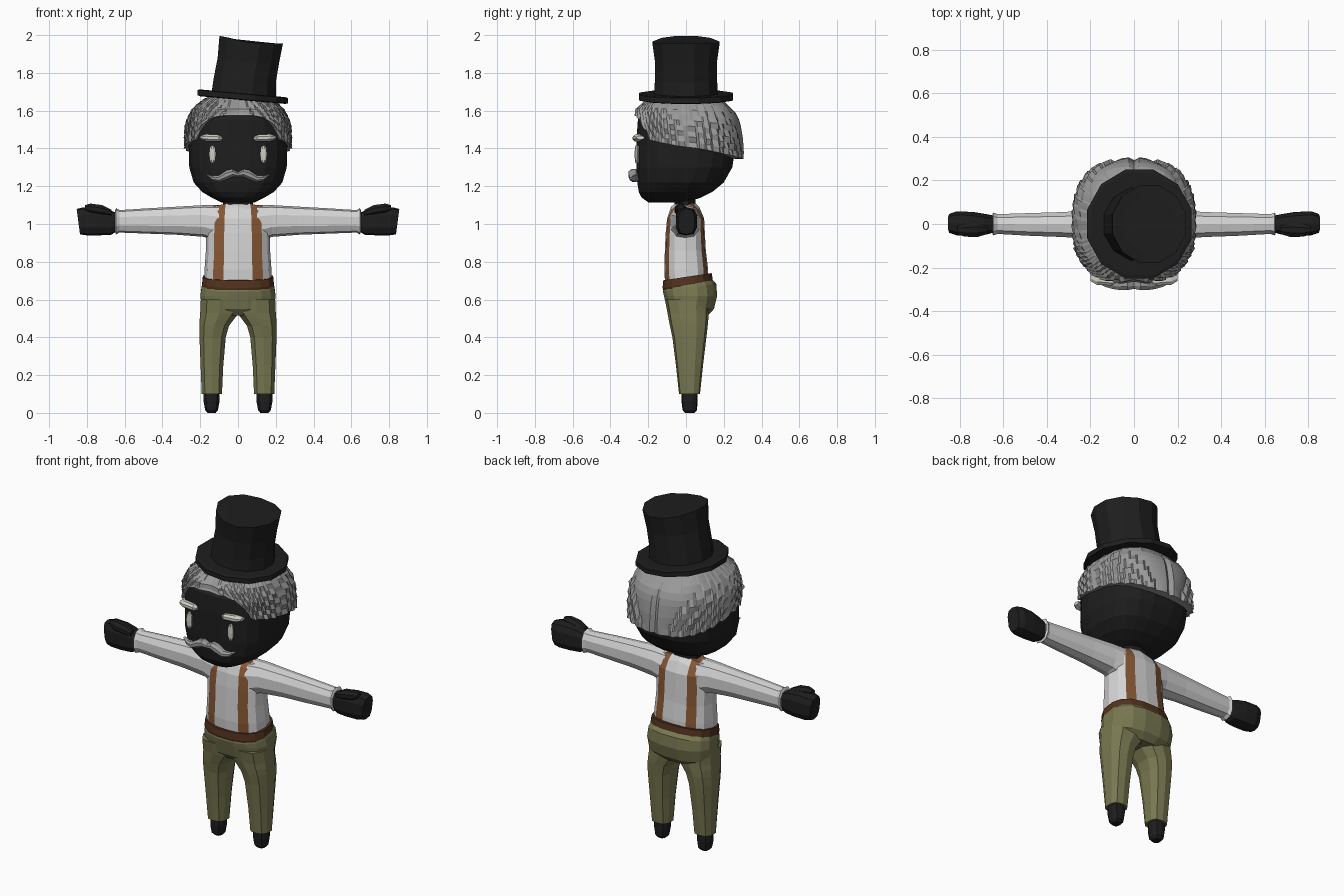
import bpy, bmesh, math


def material(name, rgb):
    m = bpy.data.materials.new(name)
    m.diffuse_color = (*rgb, 1)
    return m


BLACK = material("black", (0.013, 0.013, 0.013))
WHITE = material("shirt_white", (0.66, 0.66, 0.66))
GREY = material("hair_grey", (0.32, 0.32, 0.32))
PALE = material("pale_grey", (0.62, 0.62, 0.56))
OLIVE = material("olive", (0.19, 0.19, 0.085))
TAN = material("strap_brown", (0.24, 0.095, 0.035))
BELT = material("belt_brown", (0.085, 0.032, 0.013))


def finish(name, bm, mats):
    bmesh.ops.recalc_face_normals(bm, faces=bm.faces)
    me = bpy.data.meshes.new(name)
    bm.to_mesh(me)
    bm.free()
    for m in mats:
        me.materials.append(m)
    ob = bpy.data.objects.new(name, me)
    bpy.context.collection.objects.link(ob)
    return ob


def skin(bm, rows):
    """Join closed rows of vertices with quads."""
    n = len(rows[0])
    for a, b in zip(rows, rows[1:]):
        for i in range(n):
            j = (i + 1) % n
            bm.faces.new((a[i], a[j], b[j], b[i]))


def loft(name, mat, rings, n=12, p=2.0, axis="z", side=1, warp=None):
    """Rings: (position, low1, high1, low2, high2) across the axis."""
    bm = bmesh.new()
    rows = []
    for pos, a0, a1, b0, b1 in rings:
        row = []
        for i in range(n):
            t = 2 * math.pi * (i + 0.5) / n
            c, s = math.cos(t), math.sin(t)
            k = math.cos(math.pi / n)
            u = math.copysign(min(1, abs(c) / k) ** (2 / p), c)
            v = math.copysign(min(1, abs(s) / k) ** (2 / p), s)
            a = (a0 + a1) / 2 + u * (a1 - a0) / 2
            b = (b0 + b1) / 2 + v * (b1 - b0) / 2
            co = (a, b, pos) if axis == "z" else (pos, a, b)
            if warp:
                co = warp(*co)
            row.append(bm.verts.new((co[0] * side, co[1], co[2])))
        rows.append(row)
    skin(bm, rows)
    bm.faces.new(rows[0])
    bm.faces.new(rows[-1])
    return finish(name, bm, [mat])


# Head with a flattened face
loft("head", BLACK, [
    (1.115, -.09, .09, -.20, .0), (1.14, -.14, .14, -.235, .08),
    (1.17, -.19, .19, -.25, .14), (1.22, -.235, .235, -.258, .20),
    (1.30, -.258, .258, -.262, .245), (1.45, -.262, .262, -.262, .268),
    (1.55, -.25, .25, -.255, .25), (1.62, -.20, .20, -.20, .19),
    (1.66, -.12, .12, -.10, .10)], n=20, p=2.7)
loft("neck", BLACK, [(1.08, -.08, .08, -.06, .05), (1.16, -.08, .08, -.06, .05)], n=10)

# Swept-back hair: a shell with saw-tooth strands
PROFILE = [(1.30, .255, -.25, .28), (1.36, .262, -.25, .29), (1.45, .272, -.255, .285),
           (1.54, .268, -.265, .272), (1.61, .235, -.255, .24),
           (1.66, .18, -.20, .19), (1.70, .09, -.09, .09)]


def profile_at(z):
    z = max(PROFILE[0][0], min(PROFILE[-1][0], z))
    for a, b in zip(PROFILE, PROFILE[1:]):
        if z <= b[0]:
            f = (z - a[0]) / (b[0] - a[0])
            return [u + (v - u) * f for u, v in zip(a[1:], b[1:])]


def hair_shell(strands=26, n=156, steps=10):
    bm = bmesh.new()
    rows = []
    for r in range(-1, steps + 1):
        s = max(r, 0) / steps
        row = []
        for i in range(n):
            phi = 2 * math.pi * i / n
            d = min(phi, 2 * math.pi - phi)
            low = 1.405 + 0.06 * math.cos(d) + 0.11 * max(0, 1 - (d / 0.82) ** 4)
            z = low + (1.69 - low) * s
            rx, y0, y1 = profile_at(z)
            sx, cy = math.sin(phi), -math.cos(phi)
            e = 2 / 2.6
            x = math.copysign(abs(sx) ** e, sx) * rx
            y = (y0 + y1) / 2 + math.copysign(abs(cy) ** e, cy) * (y1 - y0) / 2
            saw = ((d + 1.3 * s * math.sin(d)) * strands / (2 * math.pi)) % 1
            g = 1 + 0.075 * saw * (1 - 0.4 * s) + (0.02 if r == 0 else 0)
            if r < 0:
                g = 0.9
            row.append(bm.verts.new((x * g, y * min(g, 1.06), z)))
        rows.append(row)
    skin(bm, rows)
    bm.faces.new(rows[-1])
    finish("hair", bm, [GREY])


hair_shell()


# Tilted top hat
def brim_tilt(x, y, z):
    return x, y, z - 0.09 * (x - 0.025)


def crown_bend(x, y, z):
    f = (z - 1.66) / 0.3
    return x, y, z + f * max(0, 0.07 - x) * 0.25


loft("hat_brim", BLACK, [(1.656, -.20, .25, -.235, .235), (1.66, -.215, .265, -.25, .25),
                         (1.688, -.215, .265, -.25, .25), (1.692, -.20, .25, -.235, .235)],
     n=12, warp=brim_tilt)
loft("hat_crown", BLACK, [(1.66, -.145, .20, -.17, .17), (1.75, -.13, .20, -.165, .165),
                          (1.85, -.108, .217, -.163, .163), (1.955, -.098, .238, -.178, .178),
                          (1.957, -.05, .19, -.13, .13)], n=12, warp=crown_bend)


# Torso with suspender bands running over the shoulders
def torso():
    bm = bmesh.new()
    fr = [-1, -.92, -.74, -.43, 0, .43, .74, .92, 1]
    rows = []
    for z, rx, y0, y1 in [(.67, .18, -.11, .12), (.76, .177, -.115, .117),
                          (.86, .17, -.112, .105), (.95, .17, -.108, .10),
                          (1.03, .165, -.10, .096), (1.09, .16, -.08, .07),
                          (1.12, .15, -.045, .04)]:
        pts = [(f, y0) for f in fr] + [(f, y1) for f in fr[-2:0:-1]]
        mid = (y0 + y1) / 2
        rows.append([bm.verts.new((f * rx, mid + (y - mid) * (1 - abs(f) ** 2.6) ** (1 / 2.6),
                                   z - (.03 * abs(f) if z > 1.08 else 0))) for f, y in pts])
    skin(bm, rows)
    top = rows[-1]
    back = [top[0]] + top[:8:-1] + [top[8]]
    for i in range(8):
        vs = list(dict.fromkeys((top[i], top[i + 1], back[i + 1], back[i])))
        bm.faces.new(vs)
    for f in bm.faces:
        x = abs(f.calc_center_median().x)
        f.material_index = 1 if 0.085 < x < 0.112 else 0
    finish("shirt_and_straps", bm, [WHITE, TAN])


torso()


def belt_slope(x, y, z):
    return x, y, z + 0.15 * y


loft("belt", BELT, [(.665, -.185, .185, -.12, .135), (.68, -.19, .19, -.124, .142),
                    (.72, -.186, .186, -.12, .136)], n=16, p=2.5, warp=belt_slope)

# Trousers: hips and two legs
loft("hips", OLIVE, [(.515, -.13, .13, -.07, .115), (.55, -.192, .192, -.10, .148),
                     (.62, -.199, .199, -.117, .165), (.66, -.193, .193, -.122, .16),
                     (.69, -.186, .186, -.117, .135)], n=16, p=2.5,
     warp=lambda x, y, z: (x, y, z + (0.15 * y if z > .64 else 0)))

for side, label in ((1, "right"), (-1, "left")):
    loft(label + "_leg", OLIVE, [
        (.10, .085, .192, -.037, .074), (.25, .078, .198, -.053, .09),
        (.40, .065, .204, -.072, .108), (.46, .048, .204, -.085, .115),
        (.495, .022, .203, -.092, .118), (.53, -.005, .20, -.098, .12),
        (.60, -.005, .197, -.112, .12)], n=10, p=2.5, side=side)
    loft(label + "_foot", BLACK, [
        (0, .118, .162, -.005, .045), (.015, .106, .174, -.018, .058),
        (.06, .098, .182, -.024, .062), (.12, .098, .182, -.024, .062)],
        n=10, p=2.4, side=side)
    # Sleeve, cuff, hand and thumb
    loft(label + "_sleeve", WHITE, [
        (.10, -.085, .075, .90, 1.10), (.18, -.072, .065, .932, 1.10),
        (.32, -.06, .055, .943, 1.092), (.48, -.054, .05, .949, 1.083),
        (.635, -.045, .045, .955, 1.073)], n=10, p=2.3, axis="x", side=side)
    loft(label + "_cuff", WHITE, [
        (.625, -.044, .044, .957, 1.072), (.645, -.053, .053, .944, 1.084),
        (.65, -.046, .046, .955, 1.073)], n=10, p=2.3, axis="x", side=side)
    loft(label + "_hand", BLACK, [
        (.635, -.036, .036, .968, 1.058), (.68, -.048, .045, .943, 1.077),
        (.74, -.054, .055, .94, 1.088), (.81, -.052, .058, .94, 1.088),
        (.845, -.04, .046, .945, 1.08)], n=10, p=2.8, axis="x", side=side,
        warp=lambda x, y, z: (x + (z - 1.01) * .13, y, z))
    loft(label + "_thumb", BLACK, [
        (.67, -.045, -.005, 1.04, 1.075), (.72, -.06, .005, 1.045, 1.10),
        (.78, -.058, .0, 1.055, 1.108), (.81, -.045, -.01, 1.07, 1.10)],
        n=8, axis="x", side=side)
    # Eye, brow and half of the moustache
    loft(label + "_eye", PALE, [
        (1.322, .128, .142, -.268, -.25), (1.34, .119, .151, -.271, -.25),
        (1.37, .117, .153, -.272, -.25), (1.40, .119, .151, -.271, -.25),
        (1.416, .128, .142, -.268, -.25)], n=8, side=side)
    loft(label + "_brow", PALE, [
        (.082, -.27, -.25, 1.445, 1.46), (.10, -.282, -.245, 1.436, 1.472),
        (.17, -.28, -.23, 1.438, 1.476), (.20, -.262, -.22, 1.448, 1.466)],
        n=8, axis="x", side=side)
    loft(label + "_moustache", GREY, [
        (0, -.298, -.25, 1.25, 1.275), (.03, -.304, -.25, 1.25, 1.291),
        (.06, -.304, -.25, 1.235, 1.285), (.10, -.298, -.25, 1.222, 1.258),
        (.135, -.288, -.25, 1.229, 1.255), (.168, -.27, -.255, 1.259, 1.265)],
        n=8, axis="x", side=side)
